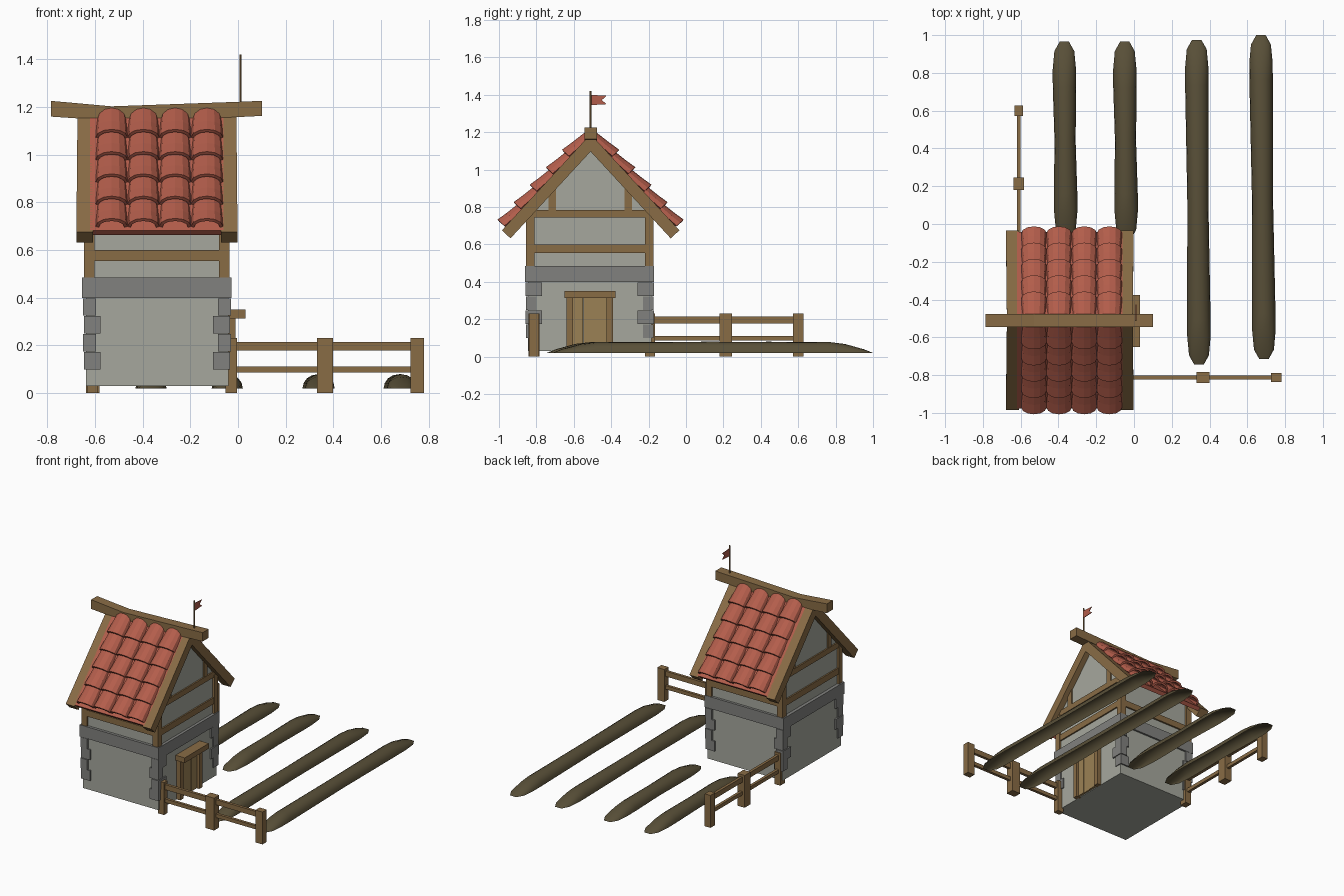
import bpy, bmesh, math
from mathutils import Vector

if "Cube" in bpy.data.objects:
    bpy.data.objects.remove(bpy.data.objects["Cube"])


def mat(name, rgb):
    m = bpy.data.materials.new(name)
    m.diffuse_color = (*rgb, 1)
    m.use_nodes = True
    m.node_tree.nodes["Principled BSDF"].inputs["Base Color"].default_value = m.diffuse_color
    return m


WOOD = mat("wood", (0.25, 0.15, 0.06))
DOOR = mat("door_wood", (0.33, 0.22, 0.09))
RED = mat("roof_red", (0.45, 0.11, 0.07))
SOIL = mat("soil", (0.10, 0.08, 0.04))
PLASTER = mat("plaster", (0.38, 0.39, 0.34))
STONE = mat("stone", (0.22, 0.22, 0.21))


def finish(name, bm, m):
    bmesh.ops.recalc_face_normals(bm, faces=bm.faces)
    me = bpy.data.meshes.new(name)
    bm.to_mesh(me)
    bm.free()
    me.materials.append(m)
    ob = bpy.data.objects.new(name, me)
    bpy.context.collection.objects.link(ob)
    return ob


def add_prism(bm, pts, axis, a, b):
    """Extrude a 2D profile along an axis from a to b."""
    def co(p, t):
        return {"x": (t, p[0], p[1]), "y": (p[0], t, p[1])}[axis]
    r0 = [bm.verts.new(co(p, a)) for p in pts]
    r1 = [bm.verts.new(co(p, b)) for p in pts]
    n = len(pts)
    bm.faces.new(r0)
    bm.faces.new(r1)
    for i in range(n):
        bm.faces.new((r0[i], r0[(i + 1) % n], r1[(i + 1) % n], r1[i]))


def prism(name, pts, axis, a, b, m):
    bm = bmesh.new()
    add_prism(bm, pts, axis, a, b)
    return finish(name, bm, m)


def boxes(name, items, m):
    """Each item is x0, x1, y0, y1, z0, z1."""
    bm = bmesh.new()
    for x0, x1, y0, y1, z0, z1 in items:
        add_prism(bm, [(x0, z0), (x1, z0), (x1, z1), (x0, z1)], "y", y0, y1)
    return finish(name, bm, m)


CX, CY = -0.34, -0.515        # house centre
RY, RZ = -0.51, 1.19          # roof ridge
DS, DC = 0.735, 0.678         # roof slope sine and cosine


def slope(side, s, n):
    return (RY + side * (DC * s + DS * n), RZ - DS * s + DC * n)


# walls
boxes("lower_wall", [(-0.638, -0.04, -0.845, -0.185, 0.03, 0.41)], PLASTER)
boxes("stone_band", [(-0.655, -0.028, -0.86, -0.172, 0.40, 0.485)], STONE)
prism("upper_wall", [(-0.84, 0.48), (-0.19, 0.48), (-0.19, 0.785), (RY, 1.135), (-0.84, 0.785)],
      "x", -0.632, -0.048, PLASTER)

# corner stones, alternating long and short
quoins = []
for sx in (-1, 1):
    for sy in (-1, 1):
        ox, oy = CX + sx * 0.306, CY + sy * 0.34
        for i in range(4):
            lx, ly = (0.07, 0.055) if i % 2 == 0 else (0.05, 0.085)
            e = 0.004 * (i % 2)
            xs = sorted((ox + sx * e, ox - sx * lx))
            ys = sorted((oy + sy * e, oy - sy * ly))
            quoins.append((*xs, *ys, 0.10 + i * 0.075, 0.173 + i * 0.075))
boxes("corner_stones", quoins, STONE)

# timber frame
posts, beams = [], []
for sx in (-1, 1):
    for sy in (-1, 1):
        px, py = CX + sx * 0.283, CY + sy * 0.318
        posts.append((px - .022, px + .022, py - .022, py + .022, 0.485, 0.76))
    gx = CX + sx * 0.29
    for z0, z1 in ((0.555, 0.60), (0.745, 0.785)):
        beams.append((gx - .012, gx + .012, -0.845, -0.185, z0, z1))
    for y in (-0.715, -0.31):
        posts.append((gx - .01, gx + .01, y - .02, y + .02, 0.78, 0.92))
for sy in (-1, 1):
    y = CY + sy * 0.325
    beams.append((-0.63, -0.05, y - .012, y + .012, 0.555, 0.60))
boxes("timber_posts", posts, WOOD)
boxes("timber_beams", beams, WOOD)

# roof boards and gable boards
for side, tag in ((-1, "front"), (1, "back")):
    prism(tag + "_roof_board",
          [(RY, RZ), slope(side, 0.69, 0), slope(side, 0.69, -0.028), (RY, RZ - 0.041)],
          "x", -0.62, -0.06, RED)
    for x0, x1, lr in ((-0.673, -0.614, "left"), (-0.066, -0.007, "right")):
        ob = prism(f"{tag}_{lr}_gable_board",
                   [(RY, RZ), slope(side, 0.70, 0), slope(side, 0.70, -0.063), (RY, RZ - 0.093)],
                   "x", x0, x1, WOOD)
        for v in ob.data.vertices:          # flare at the eaves
            if v.co.z < 0.8:
                v.co.x += math.copysign(0.005, v.co.x - (x0 + x1) / 2)

# roof tiles: overlapping arched shells
SEG = 6
for side, tag in ((-1, "front"), (1, "back")):
    bm = bmesh.new()
    for row in range(5):
        low = 0.165 + row * 0.127
        for col in range(4):
            cx = -0.53 + col * 0.1333
            rings = []
            for s, w, base, h in ((max(low - 0.165, 0.01), 0.058, -0.008, 0.036),
                                  (low - 0.06, 0.064, 0.0, 0.044),
                                  (low, 0.067, 0.006, 0.05)):
                ring = []
                for k in range(SEG + 1):
                    a = math.pi * k / SEG
                    y, z = slope(side, s, base + h * math.sin(a))
                    ring.append(bm.verts.new((cx - w * math.cos(a), y, z)))
                rings.append(ring)
            for r, q in zip(rings, rings[1:]):
                for k in range(SEG):
                    f = (r[k], r[k + 1], q[k + 1], q[k])
                    bm.faces.new(f if side > 0 else f[::-1])
    ob = finish(tag + "_roof_tiles", bm, RED)
    # outward normals point up, so the shell thickens inwards
    if sum(p.normal.z for p in ob.data.polygons) < 0:
        ob.data.flip_normals()
    mod = ob.modifiers.new("thickness", "SOLIDIFY")
    mod.thickness = 0.014
    mod.offset = -1

# sagging ridge beam
prism("ridge_beam", [(-0.785, 1.16), (-0.53, 1.143), (0.0, 1.158), (0.10, 1.163),
                     (0.10, 1.226), (0.0, 1.222), (-0.53, 1.203), (-0.785, 1.226)],
      "y", RY - 0.034, RY + 0.034, WOOD)

# flag and pole
bpy.ops.mesh.primitive_cylinder_add(vertices=6, radius=0.005, depth=0.22, location=(0.01, RY, 1.31))
pole = bpy.context.object
pole.name = "flag_pole"
pole.data.materials.append(WOOD)
prism("flag", [(RY, 1.345), (-0.425, 1.35), (-0.45, 1.372), (-0.425, 1.395), (RY, 1.4)],
      "x", 0.008, 0.012, RED)

# door with frame and lintel
boxes("door_planks", [(-0.05, -0.024 - 0.003 * (i % 2), y, y + 0.055, 0.035, 0.32)
                      for i, y in enumerate((-0.605, -0.548, -0.491, -0.445))], DOOR)
boxes("door_frame", [(-0.05, -0.01, -0.64, -0.605, 0.03, 0.315),
                     (-0.05, -0.01, -0.425, -0.39, 0.03, 0.315)], WOOD)
boxes("door_lintel", [(-0.05, 0.032, -0.65, -0.377, 0.313, 0.35)], WOOD)

# fences: square posts with two rails
def fence(name, along_x, fixed, spots):
    parts = []

    def put(a0, a1, b, z0, z1):
        u, v = (a0, a1), (fixed - b, fixed + b)
        parts.append((*u, *v, z0, z1) if along_x else (*v, *u, z0, z1))
    for p, hw in spots:
        put(p - hw, p + hw, hw * 0.85, 0, 0.232)
    boxes(name + "_posts", parts, WOOD)
    parts.clear()
    for (p, _), (q, _) in zip(spots, spots[1:]):
        put(p, q, 0.01, 0.178, 0.215)
        put(p, q, 0.01, 0.086, 0.112)
    boxes(name + "_rails", parts, WOOD)


fence("front_fence", True, -0.812, ((-0.028, 0.024), (0.365, 0.034), (0.752, 0.028)))
fence("back_fence", False, -0.61, ((-0.192, 0.027), (0.213, 0.033), (0.60, 0.027)))

# ploughed soil ridges
def soil_ridge(name, x, y0, y1, bend):
    ends = ((0, .4, .0), (.05, .85, .02), (.15, 1, .048), (.24, 1, .059))
    rows = [(y0 + d, w, h) for d, w, h in ends]
    rows.append(((y0 + y1) / 2, 0.9, 0.06))
    rows += [(y1 - d, w, h) for d, w, h in reversed(ends)]
    bm = bmesh.new()
    prev = None
    for y, w, h in rows:
        off = bend * math.cos(math.pi * (y - y0) / (y1 - y0))
        ring = []
        for k in range(9):
            a = math.pi * k / 8
            ring.append(bm.verts.new((x + off - 0.062 * w * math.cos(a), y, 0.02 + h * math.sin(a))))
        if prev:
            for k in range(8):
                bm.faces.new((prev[k], prev[k + 1], ring[k + 1], ring[k]))
        prev = ring
    ob = finish(name, bm, SOIL)
    if sum(p.normal.z for p in ob.data.polygons) < 0:
        ob.data.flip_normals()
    ob.data.shade_smooth()


for i, (x, y0, y1, b) in enumerate(((-0.365, -0.08, 0.965, 0.004), (-0.045, -0.08, 0.965, 0.004),
                                    (0.338, -0.745, 0.975, 0.006), (0.68, -0.715, 1.0, 0.008))):
    soil_ridge(f"soil_ridge_{i + 1}", x, y0, y1, b)
